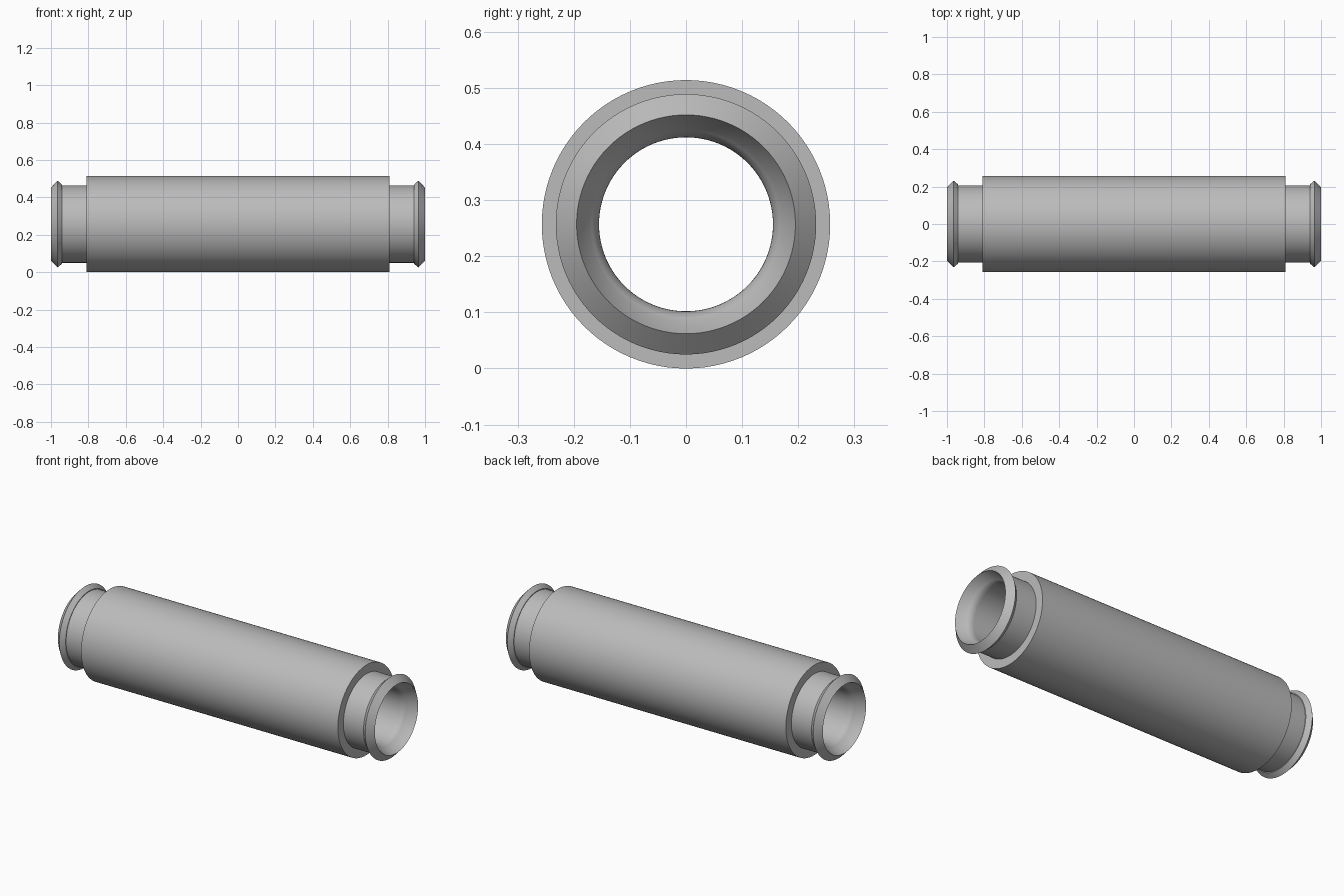
import bpy, bmesh, math
from mathutils import Matrix

cube = bpy.data.objects.get("Cube")
if cube:
    bpy.data.objects.remove(cube, do_unlink=True)

SEGMENTS = 96
AXIS_Z = 0.257

grey = bpy.data.materials.new("light grey")
grey.use_nodes = True
grey.diffuse_color = (0.5, 0.5, 0.5, 1)
grey.node_tree.nodes["Principled BSDF"].inputs["Base Color"].default_value = grey.diffuse_color


def lathe(name, profile):
    """Revolve a closed (x, radius) profile around the x axis."""
    bm = bmesh.new()
    verts = [bm.verts.new((x, 0, r)) for x, r in profile]
    edges = [bm.edges.new((verts[i - 1], verts[i])) for i in range(len(verts))]
    bmesh.ops.spin(bm, geom=verts + edges, cent=(0, 0, 0), axis=(1, 0, 0),
                   angle=math.tau, steps=SEGMENTS, use_duplicate=False)
    bmesh.ops.remove_doubles(bm, verts=bm.verts, dist=1e-5)
    bmesh.ops.recalc_face_normals(bm, faces=bm.faces)
    bm.transform(Matrix.Translation((0, 0, AXIS_Z)))
    mesh = bpy.data.meshes.new(name)
    bm.to_mesh(mesh)
    bm.free()
    mesh.materials.append(grey)
    obj = bpy.data.objects.new(name, mesh)
    bpy.context.collection.objects.link(obj)
    bpy.ops.object.select_all(action='DESELECT')
    obj.select_set(True)
    bpy.context.view_layer.objects.active = obj
    bpy.ops.object.shade_smooth_by_angle(angle=math.radians(25))


# Outer half: sleeve, shoulder, neck and bevelled lip
outer = [(0.81, 0.257), (0.81, 0.207), (0.94, 0.207), (0.94, 0.211),
         (0.965, 0.232), (1.0, 0.195)]

# Inner half: flared mouth rounding into the straight bore
bend, radius, steps = 0.93, 0.06, 6
inner = []
for i in range(steps + 1):
    a = math.radians(45) * (1 - i / steps)
    inner.append((bend - radius * (1 - math.sin(a)) + 0.04,
                  0.155 + radius * (1 - math.cos(a))))

half = outer + inner
lathe("hollow_tube", half + [(-x, r) for x, r in reversed(half)])
